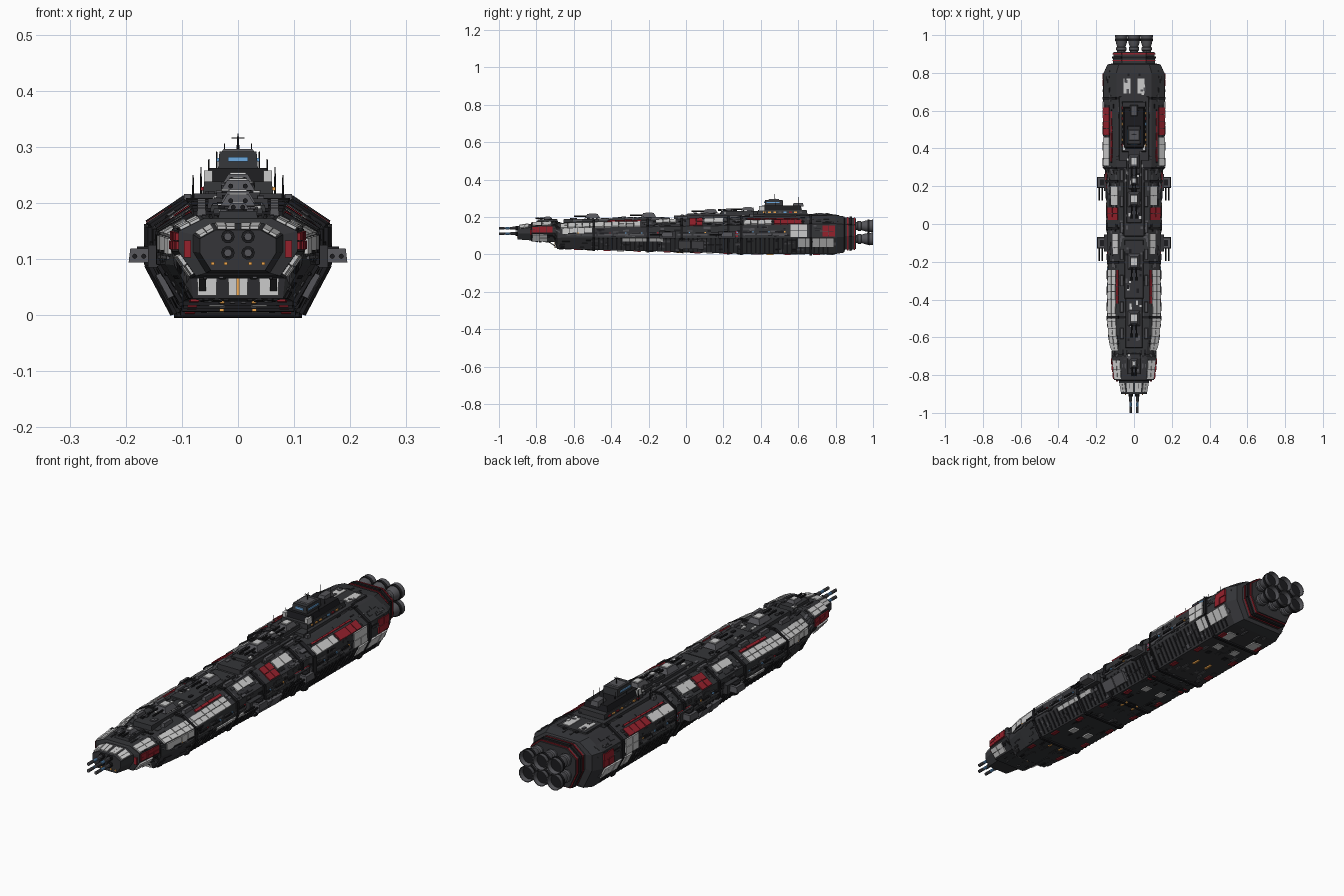
import bpy, bmesh, math, random
from mathutils import Vector

if "Cube" in bpy.data.objects:
    bpy.data.objects.remove(bpy.data.objects["Cube"])
random.seed(4)

COL = {"dark": (.035, .036, .04), "mid": (.09, .09, .1), "black": (.012, .012, .014), "white": (.56, .56, .55),
       "red": (.3, .015, .025), "blue": (.15, .4, .75), "orange": (.9, .4, .08)}
KEYS = list(COL)
MAT = {}
for k, c in COL.items():
    MAT[k] = bpy.data.materials.new(k + "_paint")
    MAT[k].diffuse_color = (*c, 1)


class Part:
    """Collects shapes of several colours in one mesh object."""
    def __init__(s, name):
        s.name, s.bm = name, bmesh.new()

    def loft(s, rings, mat, caps=True):
        n, m = len(rings[0]), len(rings)
        v = [[s.bm.verts.new(p) for p in r] for r in rings]
        fs = [(v[j][i], v[j][(i + 1) % n], v[j + 1][(i + 1) % n], v[j + 1][i]) for j in range(m - 1) for i in range(n)]
        for f in fs + ([v[0][::-1], v[-1]] if caps else []):
            s.bm.faces.new(f).material_index = KEYS.index(mat)

    def box(s, x, y, z, mat="dark", t=0):
        """Box from ranges; t pulls the top edges in."""
        s.loft([[(x[0] + e, y[0] + e, h), (x[1] - e, y[0] + e, h), (x[1] - e, y[1] - e, h), (x[0] + e, y[1] - e, h)]
                for e, h in ((0, z[0]), (t, z[1]))], mat)

    def block(s, c, size, mat="dark", t=0):
        s.box(*[(a - b / 2, a + b / 2) for a, b in zip(c, size)], mat, t)

    def cbox(s, w, y, z, mat="dark", t=0):
        s.box((-w, w), y, z, mat, t)

    def lathe(s, c, prof, mat, n=10, up=False):
        """Revolve (distance, radius) pairs round the y (or z) axis through c."""
        def p(d, r, i):
            a, b = r * math.cos(math.tau * i / n), r * math.sin(math.tau * i / n)
            return Vector(c) + Vector((a, b, d) if up else (a, d, b))
        s.loft([[p(d, r, i) for i in range(n)] for d, r in prof], mat)

    def done(s, mirror=False):
        if mirror:
            for v in bmesh.ops.duplicate(s.bm, geom=s.bm.verts[:] + s.bm.edges[:] + s.bm.faces[:])["geom"]:
                if isinstance(v, bmesh.types.BMVert):
                    v.co.x *= -1
        bmesh.ops.recalc_face_normals(s.bm, faces=s.bm.faces[:])
        me = bpy.data.meshes.new(s.name)
        s.bm.to_mesh(me)
        for k in KEYS:
            me.materials.append(MAT[k])
        o = bpy.data.objects.new(s.name, me)
        bpy.context.collection.objects.link(o)
        return o


# hull stations: y, half-width, bottom, top
ST = [(-.9, .068, .08, .152), (-.83, .08, .075, .163), (-.825, .106, .07, .172), (-.7, .118, .065, .178),
      (-.69, .113, .03, .166), (-.6, .13, .028, .174), (-.49, .139, .024, .178), (-.2, .137, .018, .184),
      (.28, .146, .005, .197), (.3, .16, .003, .202), (.8, .161, .002, .21), (.845, .14, .01, .203),
      (.85, .112, .025, .197), (.91, .108, .028, .193)]


def section(y):
    """Half section of the hull: eight-sided with a deep lower slope."""
    a, b = next(((a, b) for a, b in zip(ST, ST[1:]) if y <= b[0]), ST[-2:])
    w, lo, hi = Vector(a[1:]).lerp(Vector(b[1:]), (y - a[0]) / (b[0] - a[0]))
    h = hi - lo
    return [(0, lo), (.71 * w, lo), (w, lo + .43 * h), (w, hi - .22 * h), (.58 * w, hi), (0, hi)]


def on_hull(y, f, u, off):
    """Point on facet f (0 bottom, 1 lower slope, 2 side, 3 shoulder, 4 top)."""
    a, b = [Vector(p) for p in section(y)[f:f + 2]]
    d, p = (b - a).normalized(), a.lerp(b, u)
    return (p.x + d.y * off, y, p.y - d.x * off)


def plate(p, f, y, ly, u, lu, mat, h):
    c = [(y, u), (y + ly, u), (y + ly, u + lu), (y, u + lu)]
    p.loft([[on_hull(a, f, b, e) for a, b in c] for e in (-.004, h)], mat)


def tiles(p, mat, f, y0, y1, u0, u1):
    """Armour patch cut into roughly square tiles with seams."""
    ny, nu = max(1, round((y1 - y0) / .04)), max(1, round((u1 - u0) / .45))
    dy, du = (y1 - y0) / ny, (u1 - u0) / nu
    for i in range(ny):
        for j in range(nu):
            plate(p, f, y0 + i * dy, dy - .0025, u0 + j * du, du - .03, mat, random.uniform(.004, .007))


# main hull
hull = Part("main_hull")
half = [[(x, s[0], z) for x, z in section(s[0])[1:5]] for s in ST]
hull.loft([h + [(-x, y, z) for x, y, z in h[::-1]] for h in half], "dark")
hull.done()

# painted armour: colour, facet, y from, y to, share of facet from, to
arm = Part("painted_armour")
for a in [("white", 3, -.89, -.84, .1, .95), ("white", 4, -.89, -.84, .1, .9), ("red", 2, -.82, -.71, .1, .95),
          ("white", 3, -.82, -.72, .1, .9), ("white", 1, -.82, -.74, .1, .9), ("white", 2, -.66, -.5, .4, 1),
          ("white", 3, -.67, -.24, 0, .75), ("red", 3, -.42, -.24, .8, 1), ("white", 3, -.16, -.05, .5, 1),
          ("red", 3, .02, .09, .05, 1), ("white", 3, .1, .2, .4, 1), ("red", 2, .18, .28, .1, .6),
          ("white", 3, .31, .46, 0, .5), ("red", 3, .47, .62, 0, .5), ("red", 3, .33, .6, .58, .7),
          ("white", 2, .56, .65, .05, 1), ("red", 2, .73, .8, .05, .9), ("white", 1, .6, .79, .45, 1),
          ("white", 1, -.34, -.12, .75, 1), ("white", 0, .68, .74, .4, .8)]:
    tiles(arm, *a)
for i in range(9):                                     # coloured strips on the belly
    y = -.6 + i * .16
    tiles(arm, "red", 0, y, y + .04, .75, .95)
    tiles(arm, ("orange", "white", "mid")[i % 3], 0, y + .07, y + .11, .25, .36 + .2 * (i % 3 == 1))
arm.done(True)

# frame bands, ribs, side gallery
frames = Part("hull_frames")
for f in range(5):
    for y in (-.5, -.21, -.03, .22, .29, .66, .875):
        plate(frames, f, y, .013, 0, 1, "black", .007)
    for y in (.862, .898):
        plate(frames, f, y, .006, 0, 1, "red", .004)
for i in range(52):
    plate(frames, 1, -.47 + i * .024, .007, .08, .87, "black", .004)
for i in range(14):
    y = -.64 + i * .085
    plate(frames, 2, y, .075, .2, .12, "mid", .005)
    plate(frames, 2, y + .01, .045, .38, .12, "black", .007)
    plate(frames, 2, y + .06, .007, .4, .1, random.choice(["orange", "blue", "red"]), .005)
for y in (-.04, .03):
    plate(frames, 1, y, .065, .3, .55, "mid", .014)
frames.done(True)

# random small surface plating
plating = Part("surface_plating")
for i in range(520):
    plate(plating, random.choice([0, 1, 2, 2, 3, 3, 4, 4]), random.uniform(-.81, .79), random.uniform(.008, .045),
          random.uniform(.02, .8), random.uniform(.05, .2), random.choice(["dark", "dark", "black", "mid"]), random.uniform(.001, .004))
plating.done(True)

# stepped dorsal spine: half-width, y from, y to, top
spine = Part("dorsal_spine")
for w, y0, y1, z in [(.04, -.8, -.68, .186), (.05, -.66, -.38, .19), (.055, -.4, -.08, .196), (.06, -.07, .4, .208),
                     (.045, 0, .38, .219), (.036, .18, .4, .232), (.085, .33, .68, .217), (.075, .64, .79, .216)]:
    spine.cbox(w, (y0, y1), (.14, z), "dark", .007)
    for i in range(int((y1 - y0) / .018)):             # hatches and lockers
        x = random.choice([-1, 1]) * random.uniform(.3, .75) * w
        spine.block((x, random.uniform(y0 + .02, y1 - .02), z), (.012, random.uniform(.01, .025), random.uniform(.004, .012)),
                    random.choice(["mid", "black", "dark", "white"]))
for s in (-1, 1):
    spine.block((s * .037, .73, .215), (.035, .08, .008), "white")
    for i in range(7):
        spine.block((s * .065, -.58 + i * .14, .18 + i * .003), (.02, .06, .02), "mid", .003)
spine.done()


def barrel(p, x, y, z, length, r=.0045):
    """Gun barrel with a thicker muzzle, starting at y and running back."""
    p.lathe((x, y, z), [(0, r), (.02, r), (.021, r * .75), (length, r)], "black", 8)


def turret(name, y, z, k):
    p = Part(name)
    p.lathe((0, y, z - .02), [(0, .03 * k), (.024, .028 * k)], "black", 12, True)
    p.cbox(.031 * k, (y - .04 * k, y + .04 * k), (z + .004, z + .024 * k), "mid", .012 * k)
    p.cbox(.018 * k, (y - .02 * k, y + .024 * k), (z + .02 * k, z + .027 * k), "white", .003)
    for x in (-.013 * k, .013 * k):
        barrel(p, x, y - .1 * k, z + .013 * k, .08 * k)
    p.done()


for i, (y, z, k) in enumerate([(-.74, .184, .65), (-.5, .191, 1), (-.2, .197, 1), (.13, .217, 1), (.33, .23, .9), (.23, .23, .6)]):
    turret(f"turret_{i + 1}", y, z, k)

# four long bow guns
bow = Part("bow_guns")
for x in (-.018, .018):
    for z in (.111, .14):
        bow.lathe((x, -1, z), [(0, .007), (.03, .007), (.031, .005), (.06, .005), (.061, .008), (.12, .009)], "mid")
        bow.lathe((x, -.965, z), [(0, .0065), (.02, .0065)], "blue")
        bow.lathe((x, -.912, z), [(0, .012), (.02, .012)], "black")
bow.done()

# side gun pods
pods = Part("side_gun_pods")
for y in (.22, -.1):
    pods.block((.14, y, .105), (.04, .09, .04))
    pods.block((.175, y, .106), (.04, .06, .025), "mid", .003)
    pods.block((.17, y, .118), (.02, .032, .008), "black")
    for x in (.168, .184):
        barrel(pods, x, y - .095, .105, .08)
pods.done(True)

# bow face details
face = Part("bow_face")
for x in (-.055, 0, .055):
    face.block((x, -.69, .05), (.034, .022, .03), "white")
face.block((0, -.692, .05), (.005, .024, .03), "orange")
for x in (.022, .045):
    for s in (-1, 1):
        face.block((s * x, -.898, .092), (.006, .012, .006), "orange")
        face.block((s * .09, -.827, .118), (.012, .012, .03), "red")
face.done()

# command tower, windows and masts
tower = Part("command_tower")
tower.cbox(.065, (.38, .65), (.2, .238), "dark", .005)
tower.cbox(.058, (.4, .62), (.235, .262), "black", .007)
tower.cbox(.036, (.42, .52), (.255, .292), "dark", .003)
tower.cbox(.03, (.44, .5), (.29, .296), "mid", .004)
tower.cbox(.02, (.57, .63), (.255, .275), "mid", .005)
tower.block((0, .424, .278), (.036, .012, .008), "blue")
for s in (-1, 1):
    tower.block((s * .036, .465, .277), (.004, .07, .007), "blue")
    tower.block((s * .053, .405, .24), (.015, .03, .036), "white")
    for i in range(8):
        tower.block((s * .063, .418 + i * .028, .225), (.008, .015, .006), random.choice(["orange", "blue", "red", "mid"]))
    for i in range(5):                                 # outer masts get taller inwards
        tower.lathe((s * (.08 - i * .014), .36 + i * .06, .2), [(0, .0025), (.05 + i * .014, .001)], "black", 6, True)
    tower.block((s * .09, .35, .2), (.012, .02, .032), "mid")
tower.lathe((0, .475, .29), [(0, .003), (.034, .001)], "black", 6, True)
tower.block((0, .475, .316), (.024, .004, .002), "black")
tower.done()

# six engine bells
eng = Part("engine_nozzles")
for x in (-.067, 0, .067):
    for z in (.083, .152):
        eng.lathe((x, 0, z), [(.89, .022), (.915, .022), (.92, .027), (.935, .027), (.938, .022), (.96, .029),
                              (1, .034), (1, .031), (.95, .02)], "mid", 20)
        eng.lathe((x, 0, z), [(.945, .018), (.953, .017)], "orange", 16)
        eng.lathe((x, 0, z), [(.97, .0335), (.982, .0345)], "black", 20)
o = eng.done()
bpy.context.view_layer.objects.active = o
o.select_set(True)
bpy.ops.object.shade_smooth_by_angle(angle=math.radians(32))

for m in bpy.data.materials:
    if m.users and not m.is_grease_pencil:
        m.use_nodes = True
        m.node_tree.nodes["Principled BSDF"].inputs["Base Color"].default_value = m.diffuse_color
